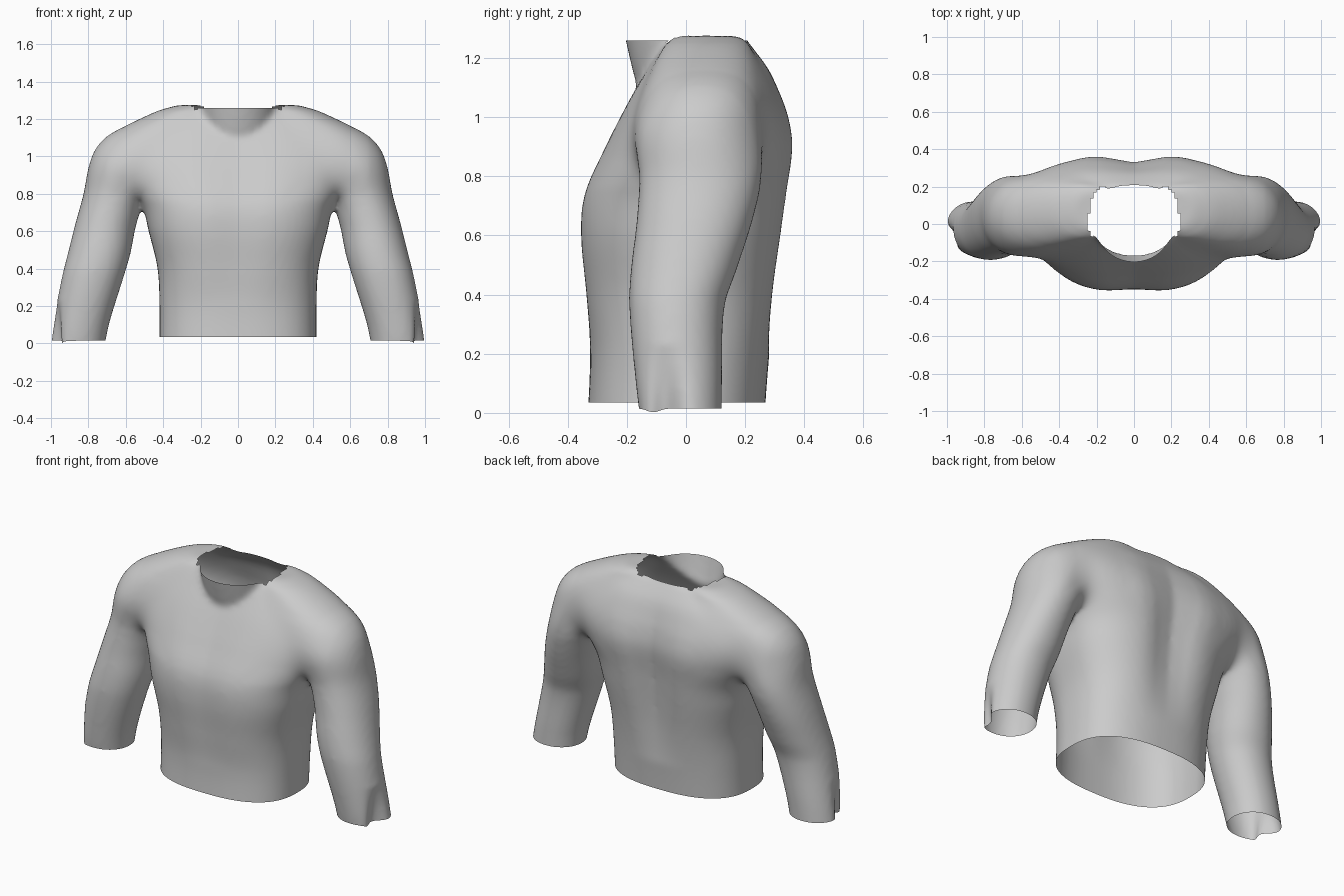
import bpy, bmesh, math

cube = bpy.data.objects.get("Cube")
if cube:
    bpy.data.objects.remove(cube, do_unlink=True)

SIDES = 64
STEPS = 5
HEM_Z, CUFF_Z, NECK_Z = 0.035, 0.015, 1.258


def spread(value, power):
    return math.copysign(abs(value) ** (2 / power), value)


def refine(rings):
    """Smooth curve through the rings, with extra rings between them."""
    result = []
    for i in range(len(rings) - 1):
        a, b, c = rings[max(i - 1, 0)], rings[i], rings[i + 1]
        d = rings[min(i + 2, len(rings) - 1)]
        for step in range(STEPS):
            t = step / STEPS
            ring = []
            for k in range(len(b)):
                # Slopes measured against height, so uneven gaps stay smooth
                gap = c[0] - b[0]
                m0 = (c[k] - a[k]) / (c[0] - a[0]) * gap
                m1 = (d[k] - b[k]) / (d[0] - b[0]) * gap
                rise = c[k] - b[k]
                ring.append(b[k] + m0 * t + (3 * rise - 2 * m0 - m1) * t ** 2
                            + (m0 + m1 - 2 * rise) * t ** 3)
            result.append(ring)
    return result + [rings[-1]]


def loft(bm, rings, power, flip=1, groove=0.0):
    """Closed tube through level rings of (z, x min, x max, y min, y max)."""
    loops = []
    for z, x0, x1, y0, y1 in refine(rings):
        loop = []
        for i in range(SIDES):
            a = math.tau * i / SIDES
            x = (x0 + x1) / 2 + (x1 - x0) / 2 * spread(math.cos(a), power)
            s = spread(math.sin(a), power)
            y = (y0 + y1) / 2 + (y1 - y0) / 2 * s
            # Hollow along the spine and a fainter one down the chest
            fade = max(0, math.sin(math.pi * min(1, max(0, (z - 0.2) / 1.05))))
            depth = groove if s > 0 else groove * 0.4
            y -= depth * fade * s * math.exp(-(x / 0.13) ** 2)
            loop.append(bm.verts.new((x * flip, y, z)))
        loops.append(loop)
    faces = [bm.faces.new(loops[0]), bm.faces.new(loops[-1])]
    for low, high in zip(loops, loops[1:]):
        for i in range(SIDES):
            j = (i + 1) % SIDES
            faces.append(bm.faces.new((low[i], low[j], high[j], high[i])))
    bmesh.ops.recalc_face_normals(bm, faces=faces)


def relax(bm, x0, x1, z0, z1, rounds, feather):
    """Blend the skin in a band on both sides, shrinking it so the edge fades."""
    for i in range(rounds):
        m = feather * i / rounds
        verts = [v for v in bm.verts if x0 + m < abs(v.co.x) < x1 - m
                 and z0 + m < v.co.z < z1 - m]
        bmesh.ops.smooth_vert(bm, verts=verts, factor=0.5, use_axis_x=True,
                              use_axis_y=True, use_axis_z=True)


def cut(bm, height, test, above):
    """Trim the faces that pass the test at a level plane, leaving it open."""
    faces = [f for f in bm.faces if test(f.calc_center_median())]
    geom = set(faces)
    for f in faces:
        geom.update(f.edges)
        geom.update(f.verts)
    bmesh.ops.bisect_plane(bm, geom=list(geom), plane_co=(0, 0, height),
                           plane_no=(0, 0, 1), clear_outer=above,
                           clear_inner=not above)


# Body, from below the hem to the shoulder line
body = [(-0.06, 0.42, -0.335, 0.262), (0.2, 0.42, -0.325, 0.282),
        (0.4, 0.43, -0.346, 0.308), (0.6, 0.478, -0.367, 0.338),
        (0.74, 0.515, -0.354, 0.356), (0.9, 0.62, -0.28, 0.372),
        (1.0, 0.67, -0.228, 0.355), (1.08, 0.65, -0.184, 0.325),
        (1.17, 0.55, -0.13, 0.28), (1.255, 0.35, -0.08, 0.21)]

# Sleeve and shoulder, from below the cuff to beside the neck
sleeve = [(-0.06, 0.72, 1.015, -0.15, 0.12), (0.1, 0.69, 0.99, -0.17, 0.122),
          (0.36, 0.61, 0.94, -0.192, 0.13), (0.48, 0.575, 0.91, -0.187, 0.17),
          (0.65, 0.54, 0.867, -0.167, 0.225), (0.8, 0.48, 0.826, -0.16, 0.258),
          (0.95, 0.32, 0.797, -0.185, 0.267), (1.05, 0.25, 0.755, -0.162, 0.262),
          (1.13, 0.2, 0.67, -0.135, 0.252), (1.2, 0.12, 0.53, -0.1, 0.235),
          (1.25, 0.08, 0.41, -0.065, 0.21), (1.274, 0.08, 0.32, -0.03, 0.18)]

# Slim collar leaning forward at the throat
collar = [(1.05, 0.18, -0.14, 0.18), (1.11, 0.19, -0.168, 0.19),
          (1.33, 0.215, -0.22, 0.2)]

bm = bmesh.new()
loft(bm, [(z, -w, w, y0, y1) for z, w, y0, y1 in body], 2.55, groove=0.05)
loft(bm, [(z, -w, w, y0, y1) for z, w, y0, y1 in collar], 2)
for side in (1, -1):
    loft(bm, sleeve, 2.1, flip=side)
mesh = bpy.data.meshes.new("shirt")
bm.to_mesh(mesh)
bm.free()
shirt = bpy.data.objects.new("shirt", mesh)
bpy.context.collection.objects.link(shirt)

# Melt the pieces into one soft skin
remesh = shirt.modifiers.new("skin", 'REMESH')
remesh.mode = 'VOXEL'
remesh.voxel_size = 0.016
soften = shirt.modifiers.new("soften", 'SMOOTH')
soften.factor = 0.5
soften.iterations = 8
graph = bpy.context.evaluated_depsgraph_get()
skin = bpy.data.meshes.new_from_object(shirt.evaluated_get(graph))
shirt.modifiers.clear()
shirt.data = skin

# Blend the shoulder seams, then open neck, cuffs and hem
bm = bmesh.new()
bm.from_mesh(skin)
relax(bm, 0.24, 0.7, 0.76, 1.24, 50, 0.1)
cut(bm, NECK_Z, lambda c: c.z > 1.2 and
    (c.x / 0.23) ** 2 + ((c.y - 0.01) / 0.25) ** 2 < 1, True)
cut(bm, CUFF_Z, lambda c: abs(c.x) > 0.57, False)
cut(bm, HEM_Z, lambda c: abs(c.x) <= 0.57, False)

# Crumpled fold on the outside of each cuff, with a drooping tip
for v in bm.verts:
    x, y, z = v.co
    if abs(x) > 0.86 and z < 0.23:
        fold = math.exp(-((y + 0.07) / 0.05) ** 2) * (1 - z / 0.23)
        v.co.x -= math.copysign(0.06 * fold, x)
        if z < 0.1:
            v.co.z -= 0.015 * math.exp(-((y + 0.11) / 0.03) ** 2) * (1 - z / 0.1)
bm.to_mesh(skin)
bm.free()

# Plain grey cloth
grey = bpy.data.materials.new("grey cloth")
grey.use_nodes = True
colour = (0.6, 0.6, 0.6, 1)
grey.diffuse_color = colour
grey.node_tree.nodes["Principled BSDF"].inputs["Base Color"].default_value = colour
skin.materials.clear()
skin.materials.append(grey)

bpy.ops.object.select_all(action='DESELECT')
shirt.select_set(True)
bpy.context.view_layer.objects.active = shirt
bpy.ops.object.shade_smooth_by_angle(angle=math.radians(50))
